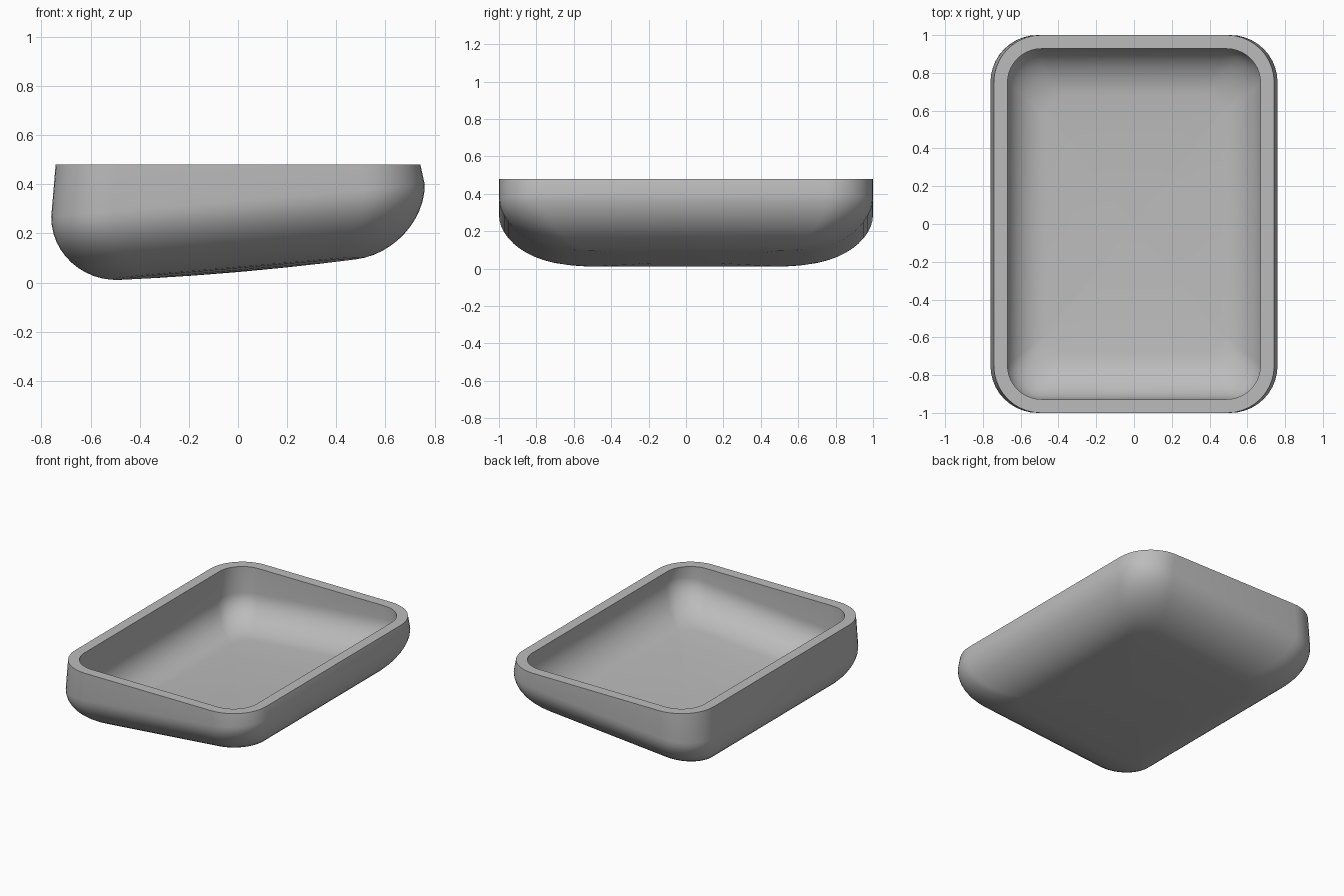
import bpy, bmesh, math

cube = bpy.data.objects.get("Cube")
if cube:
    bpy.data.objects.remove(cube, do_unlink=True)

RIM_Z, TILT = 0.48, 0.087
CORNER_STEPS, FILLET_STEPS = 10, 12

grey = bpy.data.materials.new("plain grey")
grey.use_nodes = True
colour = (0.5, 0.5, 0.5, 1)
grey.diffuse_color = colour
grey.node_tree.nodes["Principled BSDF"].inputs["Base Color"].default_value = colour


def outline(half_x, half_y, radius):
    """Rounded rectangle, counter-clockwise."""
    points = []
    for quarter, (sx, sy) in enumerate([(1, 1), (-1, 1), (-1, -1), (1, -1)]):
        for i in range(CORNER_STEPS + 1):
            a = (quarter + i / CORNER_STEPS) * math.pi / 2
            points.append((sx * (half_x - radius) + radius * math.cos(a),
                           sy * (half_y - radius) + radius * math.sin(a)))
    return points


def shell(rim, belly, floor, base, height):
    """Rings from the rim down a wall, round the fillet and across the floor."""
    rings = [[(x, y, RIM_Z) for x, y in outline(*rim)]]
    for i in range(FILLET_STEPS + 1):
        t = i / FILLET_STEPS * math.pi / 2
        drop, inset = math.sin(t), 1 - math.cos(t)
        size = [a + (b - a) * inset for a, b in zip(belly, floor)]
        rings.append([(x, y, base + TILT * x + height * (1 - drop) + 0.04 * y * y * drop)
                      for x, y in outline(*size)])
    for s in (0.7, 0.4, 0.05):
        rings.append([(x * s, y * s, base + TILT * x * s + 0.04 * (y * s) ** 2)
                      for x, y in outline(*floor)])
    return rings


outer = shell((0.742, 1.0, 0.25), (0.76, 1.0, 0.25), (0.48, 0.63, 0.13), 0.043, 0.29)
inner = shell((0.67, 0.928, 0.18), (0.68, 0.928, 0.18), (0.46, 0.68, 0.10), 0.115, 0.23)

# Tray: outer skin upward, flat rim, inner skin downward
bm = bmesh.new()
loops = [[bm.verts.new(p) for p in ring] for ring in outer[::-1] + inner]
for low, high in zip(loops, loops[1:]):
    for i in range(len(low)):
        j = (i + 1) % len(low)
        bm.faces.new((low[i], low[j], high[j], high[i]))
bm.faces.new(loops[0][::-1])
bm.faces.new(loops[-1])
bmesh.ops.recalc_face_normals(bm, faces=bm.faces)
mesh = bpy.data.meshes.new("tray")
bm.to_mesh(mesh)
bm.free()
mesh.materials.append(grey)
tray = bpy.data.objects.new("tray", mesh)
bpy.context.collection.objects.link(tray)

bpy.ops.object.select_all(action="DESELECT")
tray.select_set(True)
bpy.context.view_layer.objects.active = tray
bpy.ops.object.shade_smooth_by_angle(angle=math.radians(40))
